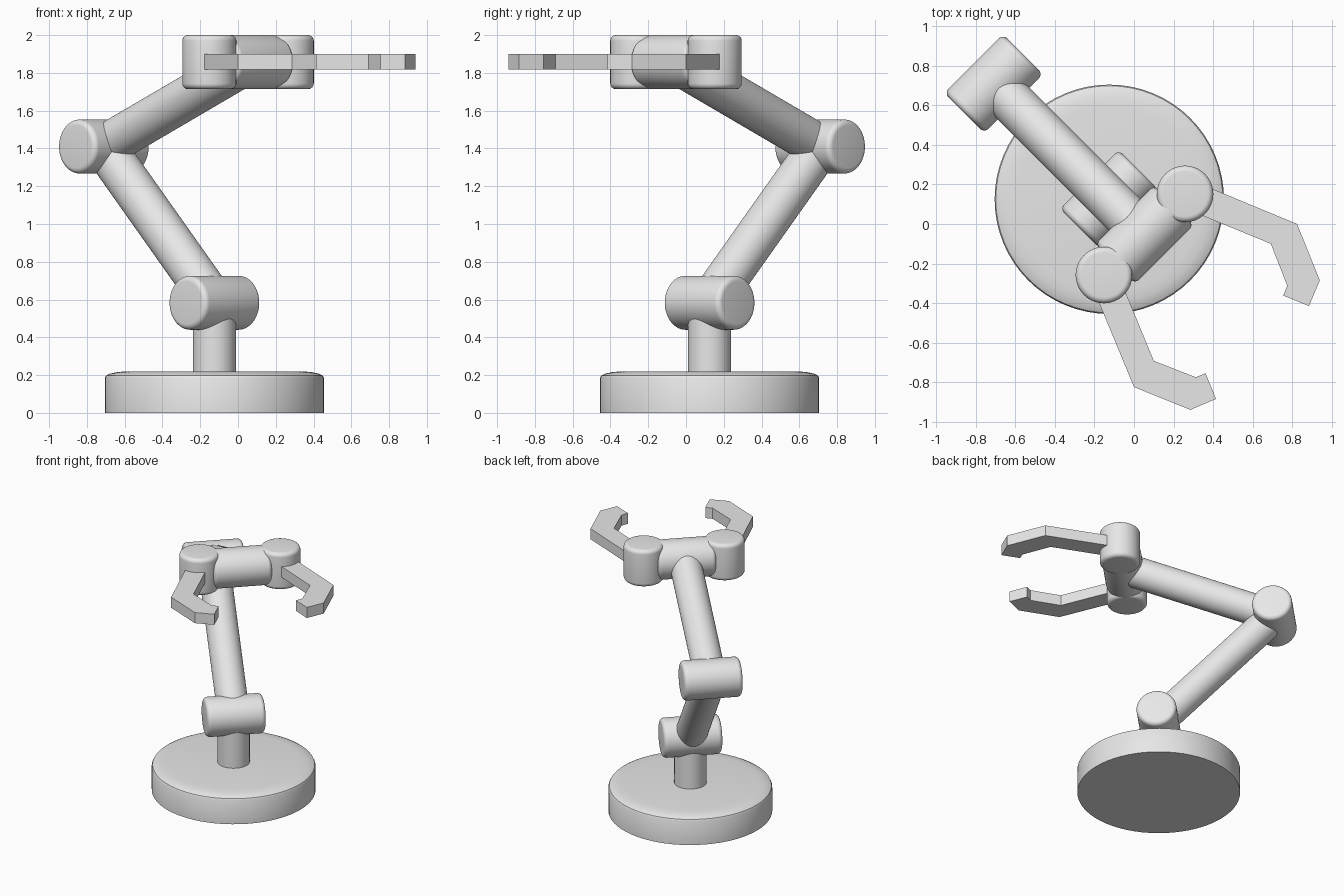
import bpy
import bmesh
import math
from mathutils import Vector

cube = bpy.data.objects.get("Cube")
if cube:
    bpy.data.objects.remove(cube, do_unlink=True)

GREY = bpy.data.materials.new("light grey")
GREY.use_nodes = True
GREY.diffuse_color = (0.8, 0.8, 0.8, 1)
GREY.node_tree.nodes["Principled BSDF"].inputs["Base Color"].default_value = (0.8, 0.8, 0.8, 1)

UP = Vector((0, 0, 1))
SIDE = Vector((1, 1, 0)).normalized()   # hinge direction, across the arm
JOINT_R, JOINT_HALF, ROUND = 0.143, 0.21, 0.03
ARM_R = 0.114


def finish(name, bm, smooth=True):
    bmesh.ops.recalc_face_normals(bm, faces=bm.faces)
    mesh = bpy.data.meshes.new(name)
    bm.to_mesh(mesh)
    bm.free()
    mesh.materials.append(GREY)
    obj = bpy.data.objects.new(name, mesh)
    bpy.context.collection.objects.link(obj)
    if smooth:
        bpy.ops.object.select_all(action='DESELECT')
        obj.select_set(True)
        bpy.context.view_layer.objects.active = obj
        bpy.ops.object.shade_smooth_by_angle(angle=math.radians(35))
    return obj


def lathe(name, profile, origin, axis):
    """Spin (radius, height) points round an axis."""
    bm = bmesh.new()
    verts = [bm.verts.new((r, 0, h)) for r, h in profile]
    edges = [bm.edges.new(pair) for pair in zip(verts, verts[1:])]
    bmesh.ops.spin(bm, geom=verts + edges, cent=(0, 0, 0), axis=UP,
                   angle=math.tau, steps=64, use_duplicate=False)
    bmesh.ops.remove_doubles(bm, verts=bm.verts, dist=0.0001)
    turn = UP.rotation_difference(Vector(axis)).to_matrix()
    bmesh.ops.rotate(bm, verts=bm.verts, cent=(0, 0, 0), matrix=turn)
    bmesh.ops.translate(bm, verts=bm.verts, vec=origin)
    return finish(name, bm)


def rounded_drum(name, centre, axis, half):
    """Cylinder with rounded rims, centred on a point."""
    arc = [(JOINT_R - ROUND + ROUND * math.cos(a), half - ROUND + ROUND * math.sin(a))
           for a in (math.pi / 2 * i / 6 for i in range(7))]
    profile = [(0, -half)] + [(r, -h) for r, h in reversed(arc)] + arc + [(0, half)]
    return lathe(name, profile, centre, axis)


def rod(name, start, end):
    axis = end - start
    length = axis.length
    return lathe(name, [(0, 0), (ARM_R, 0), (ARM_R, length), (0, length)],
                 start, axis.normalized())


# Joint centres
shoulder = Vector((-0.125, 0.125, 0.583))
elbow = Vector((-0.71, 0.71, 1.41))
wrist = Vector((0.053, -0.053, 1.857))

# Base with a softly domed rim, and its post
floor = Vector((shoulder.x, shoulder.y, 0))
lathe("base", [(0, 0), (0.58, 0), (0.58, 0.185), (0.574, 0.197), (0.555, 0.207),
               (0.52, 0.215), (0.47, 0.22), (0, 0.22)], floor, UP)
rod("post", floor + UP * 0.2, shoulder)

# Hinges and arms
for name, centre in (("shoulder_joint", shoulder), ("elbow_joint", elbow),
                     ("wrist_joint", wrist)):
    rounded_drum(name, centre, SIDE, JOINT_HALF)
rod("lower_arm", shoulder, elbow)
rod("upper_arm", elbow, wrist)

# Gripper knuckles and hooked fingers, mirrored across the arm
OUTLINE = [(0.27, 0.23), (0.825, 0.0), (0.94, -0.285), (0.885, -0.415),
           (0.755, -0.362), (0.775, -0.312), (0.692, -0.1), (0.23, 0.09)]
for label, sign in (("left", 1), ("right", -1)):
    rounded_drum(label + "_knuckle", wrist + SIDE * 0.29 * sign, UP, JOINT_R)
    points = OUTLINE if sign > 0 else [(-y, -x) for x, y in OUTLINE]
    bm = bmesh.new()
    face = bm.faces.new([bm.verts.new((x, y, 1.817)) for x, y in points])
    top = bmesh.ops.extrude_face_region(bm, geom=[face])["geom"]
    bmesh.ops.translate(bm, vec=UP * 0.083,
                        verts=[v for v in top if isinstance(v, bmesh.types.BMVert)])
    finish(label + "_finger", bm, smooth=False)
